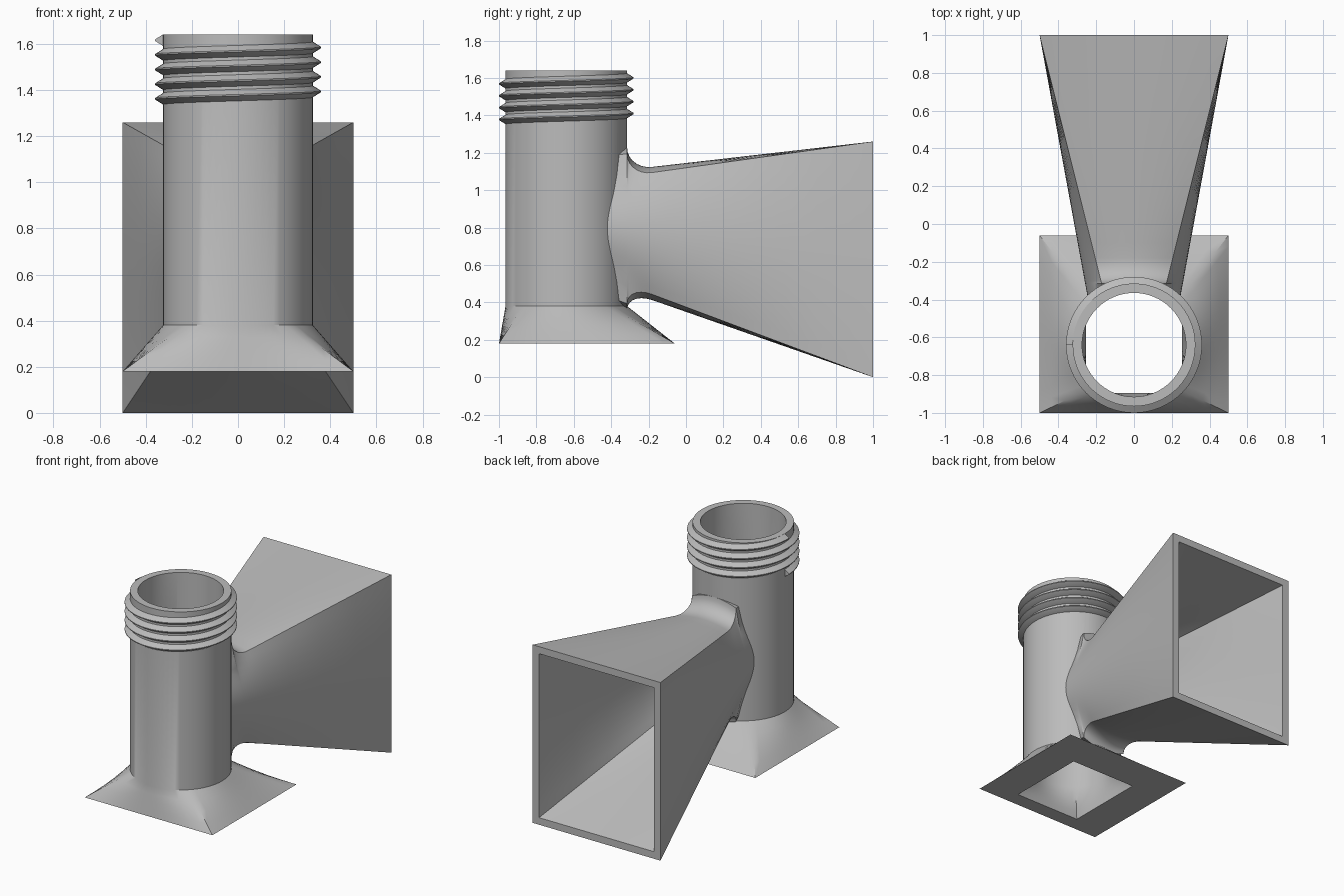
import bpy
import bmesh
from math import sin, cos, pi, radians, sqrt

if "Cube" in bpy.data.objects:
    bpy.data.objects.remove(bpy.data.objects["Cube"], do_unlink=True)

SIDE = 16                      # points per side of a loop
AXIS_Y = -0.64                 # centre line of the upright pipe
R_OUT, R_IN = 0.325, 0.275

grey = bpy.data.materials.new("plain grey")
grey.use_nodes = True
grey.diffuse_color = (0.5, 0.5, 0.5, 1)
grey.node_tree.nodes["Principled BSDF"].inputs["Base Color"].default_value = (0.5, 0.5, 0.5, 1)


def skin(name, loops, closed):
    """Join equal loops with quads; wrap round, or cap both ends."""
    bm = bmesh.new()
    rings = [[bm.verts.new(p) for p in loop] for loop in loops]
    pairs = list(zip(rings, rings[1:]))
    if closed:
        pairs.append((rings[-1], rings[0]))
    else:
        bm.faces.new(rings[0])
        bm.faces.new(rings[-1])
    n = len(rings[0])
    for a, b in pairs:
        for i in range(n):
            j = (i + 1) % n
            bm.faces.new((a[i], a[j], b[j], b[i]))
    bmesh.ops.recalc_face_normals(bm, faces=bm.faces)
    mesh = bpy.data.meshes.new(name)
    bm.to_mesh(mesh)
    bm.free()
    mesh.materials.append(grey)
    obj = bpy.data.objects.new(name, mesh)
    bpy.context.collection.objects.link(obj)
    return obj


def activate(obj):
    bpy.ops.object.select_all(action='DESELECT')
    obj.select_set(True)
    bpy.context.view_layer.objects.active = obj


def cut(obj, cutter):
    activate(obj)
    mod = obj.modifiers.new("cut", 'BOOLEAN')
    mod.operation = 'DIFFERENCE'
    mod.solver = 'EXACT'
    mod.object = cutter
    bpy.ops.object.modifier_apply(modifier=mod.name)
    bpy.data.objects.remove(cutter, do_unlink=True)


def smooth(obj, angle=35):
    activate(obj)
    bpy.ops.object.shade_smooth_by_angle(angle=radians(angle))


def rectangle(hx, low, high, bulge_x=0, bulge_v=0):
    """Rectangle in two axes whose sides may bow outward."""
    corners = [(hx, high), (-hx, high), (-hx, low), (hx, low)]
    outward = [(0, bulge_v), (-bulge_x, 0), (0, -bulge_v), (bulge_x, 0)]
    pts = []
    for k in range(4):
        (x0, v0), (x1, v1) = corners[k], corners[(k + 1) % 4]
        for i in range(SIDE):
            f = i / SIDE
            bow = 1 - (2 * f - 1) ** 2
            pts.append((x0 + (x1 - x0) * f + outward[k][0] * bow,
                        v0 + (v1 - v0) * f + outward[k][1] * bow))
    return pts


def circle(radius, z):
    n = 4 * SIDE
    return [(radius * cos(pi / 4 + 2 * pi * i / n),
             AXIS_Y + radius * sin(pi / 4 + 2 * pi * i / n), z) for i in range(n)]


def blend(a, b, f):
    return [tuple(p + (q - p) * f for p, q in zip(u, v)) for u, v in zip(a, b)]


# Upright pipe with the square foot that narrows into it
foot_out = [(x, y, 0.18) for x, y in rectangle(0.5, -1, -0.06)]
foot_in = [(x, y, 0.18) for x, y in rectangle(0.255, -0.895, -0.32)]
neck_out, neck_in = circle(R_OUT, 0.38), circle(R_IN, 0.38)
steps = (0, 0.25, 0.5, 0.75, 1)
pipe = skin("pipe_and_foot",
            [blend(foot_out, neck_out, f) for f in steps]
            + [circle(R_OUT, 1.64), circle(R_IN, 1.64)]
            + [blend(neck_in, foot_in, f) for f in steps], True)


# Rectangular horn, flared where it meets the pipe
def horn_loop(y, wall=0.0, flare=True):
    t = (1 - y) / 1.28
    hx = 0.5 - 0.32 * t - wall
    high = 1.26 - 0.18 * t - wall
    low = 0.48 * t + wall
    mid, half = (high + low) / 2, (high - low) / 2
    u = min(max((-0.18 - y) / 0.135, 0), 1)
    spread = 1 - sqrt(1 - u * u) if flare else 0
    pts = []
    for x, z in rectangle(hx, low, high, 0.085 * t, 0.033 * t):
        rel = (z - mid) / half
        weight = min(abs(rel), 1) ** 6
        pts.append((x, y, z + spread * weight * (0.12 if rel > 0 else -0.1)))
    return pts


stations = [1, 0.7, 0.4, 0.1, -0.1, -0.18]
stations += [-0.18 - 0.135 * sin(pi / 2 * i / 7) for i in range(1, 8)]
stations += [-0.4, -0.5]
WALL = 0.05
inside = [horn_loop(y, WALL, False) for y in stations]
horn = skin("horn", [horn_loop(y) for y in stations] + inside[::-1], True)

# Open the pipe wall into the horn, and trim the horn back to the pipe wall
cut(pipe, skin("horn_passage_cutter", inside, False))
cut(horn, skin("bore_cutter", [circle(0.298, 0.1), circle(0.298, 1.8)], False))

# Screw thread: a triangular ridge wound round the pipe mouth
TURNS, PER_TURN, PITCH = 4, 64, 0.0635
ridge = []
for i in range(TURNS * PER_TURN + 1):
    a = pi + 2 * pi * i / PER_TURN
    z = 1.362 + PITCH * i / PER_TURN
    ridge.append([(r * cos(a), AXIS_Y + r * sin(a), z + dz) for r, dz in
                  ((R_OUT - 0.01, -0.027), (R_OUT, -0.025), (0.36, -0.003),
                   (0.36, 0.003), (R_OUT, 0.025), (R_OUT - 0.01, 0.024))])
thread = skin("screw_thread", ridge, False)

for part in (pipe, horn, thread):
    smooth(part, 25 if part is thread else 35)
